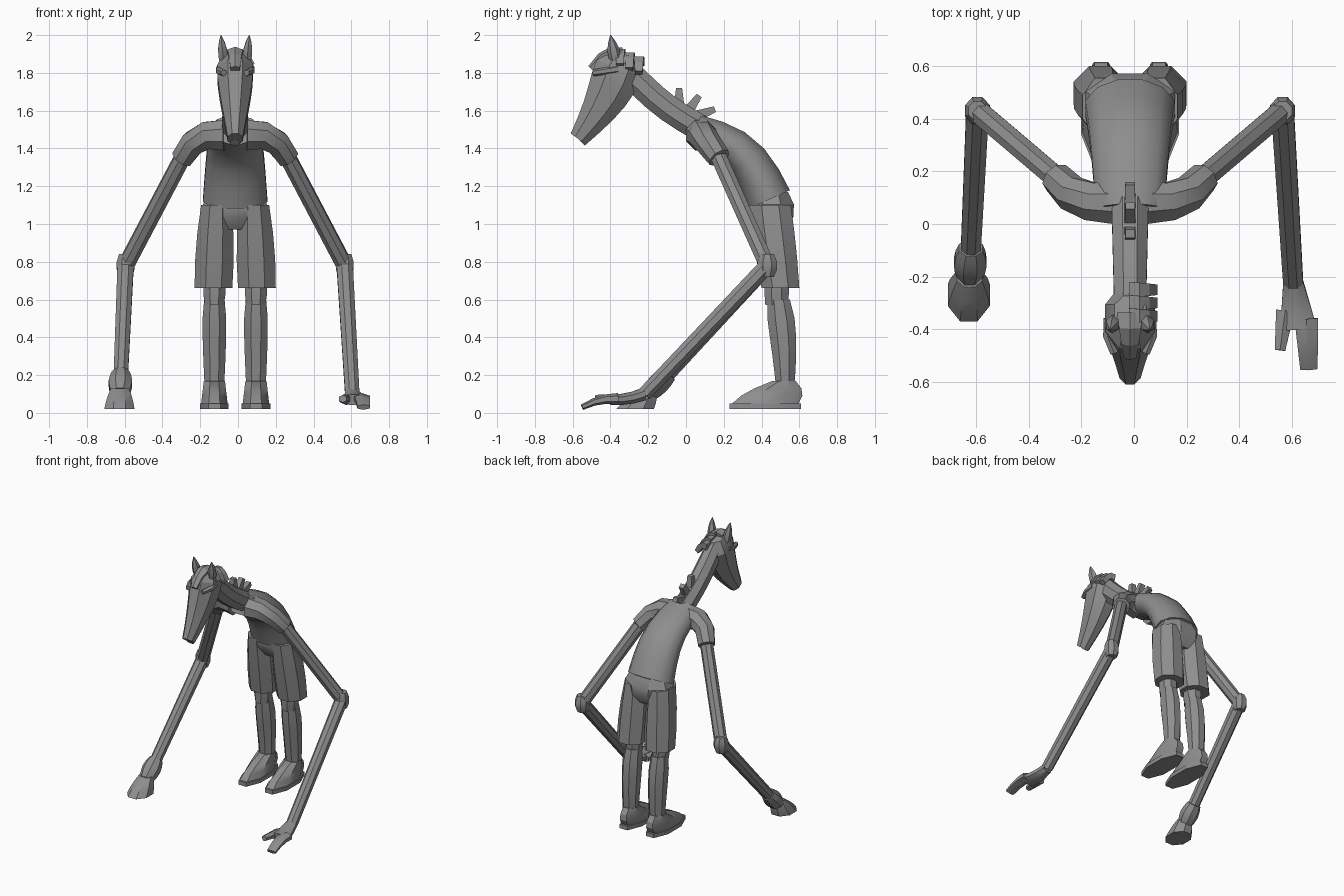
import bpy, bmesh, math
from mathutils import Vector

cube = bpy.data.objects.get("Cube")
if cube:
    bpy.data.objects.remove(cube, do_unlink=True)

COLOUR = (.27, .27, .27, 1)
grey = bpy.data.materials.new("plain grey")
grey.use_nodes = True
grey.diffuse_color = COLOUR
grey.node_tree.nodes["Principled BSDF"].inputs["Base Color"].default_value = COLOUR

MIDDLE = -.015  # the body's plane of symmetry
ACROSS, ALONG, UP = Vector((1, 0, 0)), Vector((0, 1, 0)), Vector((0, 0, 1))


def middle(y, z):
    return Vector((MIDDLE, y, z))


def blend(pair, t):
    return pair[0] + (pair[1] - pair[0]) * t


def tube(name, start, end, width, depth=None, bow=(0, 0, 0), bulge=(0, 0), skew=1,
         steps=5, sides=8, across=ACROSS, axis=None, crease=30):
    """Tapered limb that bows sideways and swells between its two ends."""
    depth = depth or width
    swell = [math.sin(math.pi * (i / steps) ** skew) for i in range(steps + 1)]
    centres = [blend((start, end), i / steps) + Vector(bow) * math.sin(math.pi * i / steps)
               for i in range(steps + 1)]
    grow = 1 / math.cos(math.pi / sides)
    bm = bmesh.new()
    rings = []
    for i, centre in enumerate(centres):
        ahead = centres[min(i + 1, steps)] - centres[max(i - 1, 0)]
        normal = axis or ahead.normalized()
        u = (across - normal * across.dot(normal)).normalized()
        v = normal.cross(u)
        u = u * grow * (blend(width, i / steps) + bulge[0] * swell[i])
        v = v * grow * (blend(depth, i / steps) + bulge[1] * swell[i])
        angles = [math.tau * (k + .5) / sides for k in range(sides)]
        rings.append([bm.verts.new(centre + u * math.cos(a) + v * math.sin(a)) for a in angles])
    for lower, upper in zip(rings, rings[1:]):
        for k in range(sides):
            bm.faces.new((lower[k - 1], lower[k], upper[k], upper[k - 1]))
    bm.faces.new(rings[0])
    bm.faces.new(rings[-1])
    bmesh.ops.recalc_face_normals(bm, faces=bm.faces)
    mesh = bpy.data.meshes.new(name)
    bm.to_mesh(mesh)
    bm.free()
    mesh.materials.append(grey)
    part = bpy.data.objects.new(name, mesh)
    bpy.context.collection.objects.link(part)
    bpy.ops.object.select_all(action='DESELECT')
    part.select_set(True)
    bpy.context.view_layer.objects.active = part
    bpy.ops.object.shade_smooth_by_angle(angle=math.radians(crease))


# Shirt body bent forward from hem to collar, and seat of the shorts
tube("shirt", start=middle(.44, 1.13), end=middle(.05, 1.5), width=(.17, .13),
     depth=(.12, .08), bow=(0, .05, .06), sides=12, crease=45)
tube("shorts_seat", start=middle(.45, 1.17), end=middle(.46, .97), width=(.14, .1),
     depth=(.09, .07), bulge=(.05, .04), axis=UP, steps=3)

# Neck, long head and lower lip
tube("neck", start=middle(.07, 1.51), end=middle(-.33, 1.83), width=(.07, .06),
     depth=(.07, .07), bow=(0, 0, -.03))
tube("head", start=middle(-.33, 1.9), end=middle(-.57, 1.45), width=(.06, .04),
     depth=(.06, .05), bow=(0, .03, 0), bulge=(.04, .07), skew=.5, steps=6)
tube("lower_lip", start=middle(-.48, 1.5), end=middle(-.55, 1.43), width=(.035, .025),
     depth=(.02, .02), steps=2)

# Mane tufts fanning out along the neck
first_root, last_root = middle(-.08, 1.63), middle(.05, 1.57)
for i in range(4):
    root = blend((first_root, last_root), i / 3)
    lean = math.radians(35 * i - 35)
    tip = root + (ALONG * math.sin(lean) + UP * math.cos(lean)) * .11
    tube(f"neck_tuft_{i + 1}", start=root, end=tip, width=(.022, .018),
         depth=(.03, .016), sides=4, steps=1)

# Hair locks falling to the left of the head, and forelock
for i in range(3):
    root = middle(-.25 - .05 * i, 1.86 + .02 * i)
    tube(f"hair_lock_{i + 1}", start=root, end=root + ACROSS * .09 - UP * .06,
         width=(.03, .02), depth=(.025, .016), bow=(0, 0, .03), across=ALONG,
         sides=4, steps=3, crease=20)
tube("forelock", start=middle(-.34, 1.9), end=middle(-.5, 1.82), width=(.05, .025),
     depth=(.03, .02), bow=(0, 0, .04), sides=6, steps=3, crease=20)

for sign, side in ((1, "left"), (-1, "right")):
    def at(x, y, z):
        return Vector((MIDDLE + sign * x, y, z))

    # Ear and brow
    tube(f"{side}_ear", start=at(.06, -.37, 1.85), end=at(.075, -.4, 2), width=(.02, .002),
         depth=(.025, .002), bulge=(.012, .014), sides=6, steps=4)
    tube(f"{side}_brow", start=at(.08, -.36, 1.82), end=at(.06, -.49, 1.8), width=(.02, .015),
         bow=(sign * .015, 0, 0), sides=6, steps=2)

    # Sleeve and arm down to the wrist
    cuff, elbow = at(.28, .175, 1.35), at(.58, .43, .78)
    wrist = at(.62, -.22, .1) if sign > 0 else at(.605, -.09, .21)
    tube(f"{side}_sleeve", start=at(.06, .08, 1.47), end=cuff, width=(.08, .057),
         bow=(sign * .02, -.03, .045), across=ALONG, steps=3)
    tube(f"{side}_upper_arm", start=cuff, end=elbow, width=(.042, .042))
    tube(f"{side}_elbow", start=elbow + UP * .06, end=elbow - UP * .06, width=(.035, .035),
         bulge=(.014, .02), axis=UP, steps=3)
    tube(f"{side}_forearm", start=elbow, end=wrist, width=(.043, .038))

    # Shorts leg
    tube(f"{side}_shorts_leg", start=at(.1, .445, 1.1), end=at(.115, .5, .66),
         width=(.08, .1), depth=(.11, .1), bulge=(.01, .005), axis=UP, steps=3, crease=25)

    # Knee and calf
    tube(f"{side}_knee", start=at(.11, .48, .75), end=at(.11, .48, .57), width=(.05, .05),
         depth=(.06, .06), bulge=(.01, .005), axis=UP, steps=3, crease=25)
    tube(f"{side}_calf", start=at(.11, .49, .6), end=at(.11, .525, .1), width=(.054, .05),
         depth=(.06, .045), bow=(0, .01, 0), bulge=(.01, .016), skew=.6, axis=UP, crease=25)

    # Shoe on a flat sole
    tube(f"{side}_sole", start=at(.11, .42, .02), end=at(.11, .42, .05), width=(.076, .076),
         depth=(.19, .19), axis=UP, steps=1)
    tube(f"{side}_shoe", start=at(.11, .42, .05), end=at(.11, .52, .17), width=(.07, .056),
         depth=(.175, .06), bulge=(0, .03), axis=UP, steps=3)

    # Left arm ends in a hand, right arm in a hoof
    if sign > 0:
        knuckles = at(.64, -.4, .07)
        tube("left_palm", start=wrist, end=knuckles, width=(.038, .07), depth=(.034, .027),
             bow=(0, 0, -.01), steps=3)
        tube("left_fingers", start=at(.67, -.36, .075), end=at(.68, -.55, .03),
             width=(.045, .033), depth=(.026, .013), bow=(0, 0, .015), sides=6, steps=3)
        tube("left_thumb", start=at(.59, -.33, .07), end=at(.57, -.48, .075),
             width=(.035, .02), depth=(.025, .018), sides=6, steps=2)
    else:
        pastern = at(.61, -.2, .1)
        tube("right_fetlock", start=wrist, end=pastern, width=(.045, .045),
             bulge=(.017, .012), steps=4)
        tube("right_hoof", start=at(.613, -.27, .02), end=pastern + UP * .03,
             width=(.08, .048), depth=(.1, .04), bulge=(.004, .01), axis=UP, steps=3)
